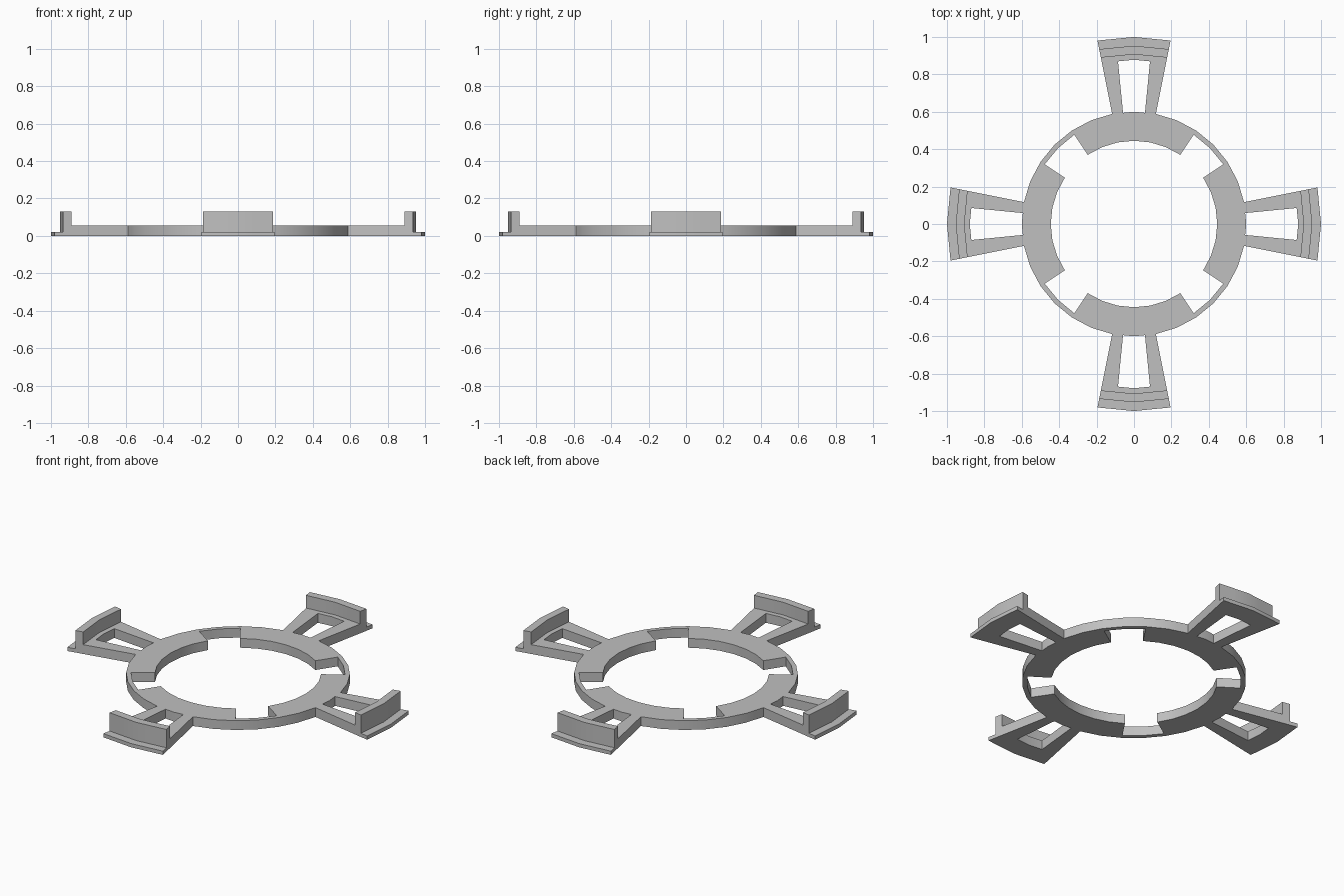
import bpy, bmesh, math
from mathutils import Vector

if "Cube" in bpy.data.objects:
    bpy.data.objects.remove(bpy.data.objects["Cube"], do_unlink=True)

grey = bpy.data.materials.new("plain grey")
grey.use_nodes = True
grey.diffuse_color = (0.53, 0.53, 0.53, 1)
grey.node_tree.nodes["Principled BSDF"].inputs["Base Color"].default_value = grey.diffuse_color

# Polar layout: radial bands, and half facets of a 32-sided circle
RADII = [0.445, 0.574, 0.6, 0.878, 0.907, 0.953, 1.0]
COLS, PER_ARM = 64, 16
PLATE, WALL, LIP = 0.055, 0.13, 0.022


def point(col, band, z):
    """Grid corner; odd columns lie at the middle of a straight facet."""
    def vertex(c):
        a = c * math.tau / COLS
        return Vector((math.cos(a), math.sin(a), 0))
    p = vertex(col) if col % 2 == 0 else (vertex(col - 1) + vertex(col + 1)) / 2
    p = p * RADII[band]
    p.z = z
    return p


def height(col, band):
    """Height of the solid in one cell, zero where it is open."""
    d = min(col % PER_ARM, PER_ARM - 1 - col % PER_ARM)  # steps from arm centre
    if band < 0 or band > 5:
        return 0
    if band == 0:                        # ring blocks with diagonal notches
        return PLATE if d < 6 else 0
    if band == 1:                        # continuous thin rim
        return PLATE
    if d > 1:
        return 0
    if band == 2:                        # two struts either side of the slot
        return PLATE if d == 1 else 0
    return {3: PLATE, 4: WALL, 5: LIP}[band]


def build(name, cols, bands):
    bm = bmesh.new()

    def quad(*corners):
        bm.faces.new([bm.verts.new(point(*c)) for c in corners])

    for i in cols:
        for b in bands:
            h = height(i, b)
            if not h:
                continue
            loop = [(i, b), (i, b + 1), (i + 1, b + 1), (i + 1, b)]
            quad(*[(c, r, h) for c, r in loop])
            quad(*[(c, r, 0) for c, r in reversed(loop)])
            # Side walls only where the neighbouring cell is lower
            neighbours = [(i - 1, b), (i, b + 1), (i + 1, b), (i, b - 1)]
            for k, n in enumerate(neighbours):
                low = height(*n)
                if low < h:
                    p, q = loop[k], loop[(k + 1) % 4]
                    quad((*p, low), (*q, low), (*q, h), (*p, h))
    bmesh.ops.remove_doubles(bm, verts=bm.verts, dist=0.0001)
    mesh = bpy.data.meshes.new(name)
    bm.to_mesh(mesh)
    bm.free()
    mesh.materials.append(grey)
    obj = bpy.data.objects.new(name, mesh)
    bpy.context.collection.objects.link(obj)
    bpy.ops.object.select_all(action='DESELECT')
    obj.select_set(True)
    bpy.context.view_layer.objects.active = obj
    bpy.ops.object.shade_smooth_by_angle(angle=math.radians(30))


# Notched ring, then four slotted arms with upright walls and outer lips
build("notched_ring", range(COLS), (0, 1))
for k, side in enumerate(("left", "back", "right", "front")):
    start = k * PER_ARM
    build(side + "_arm", range(start - 2, start + 2), range(2, 6))
